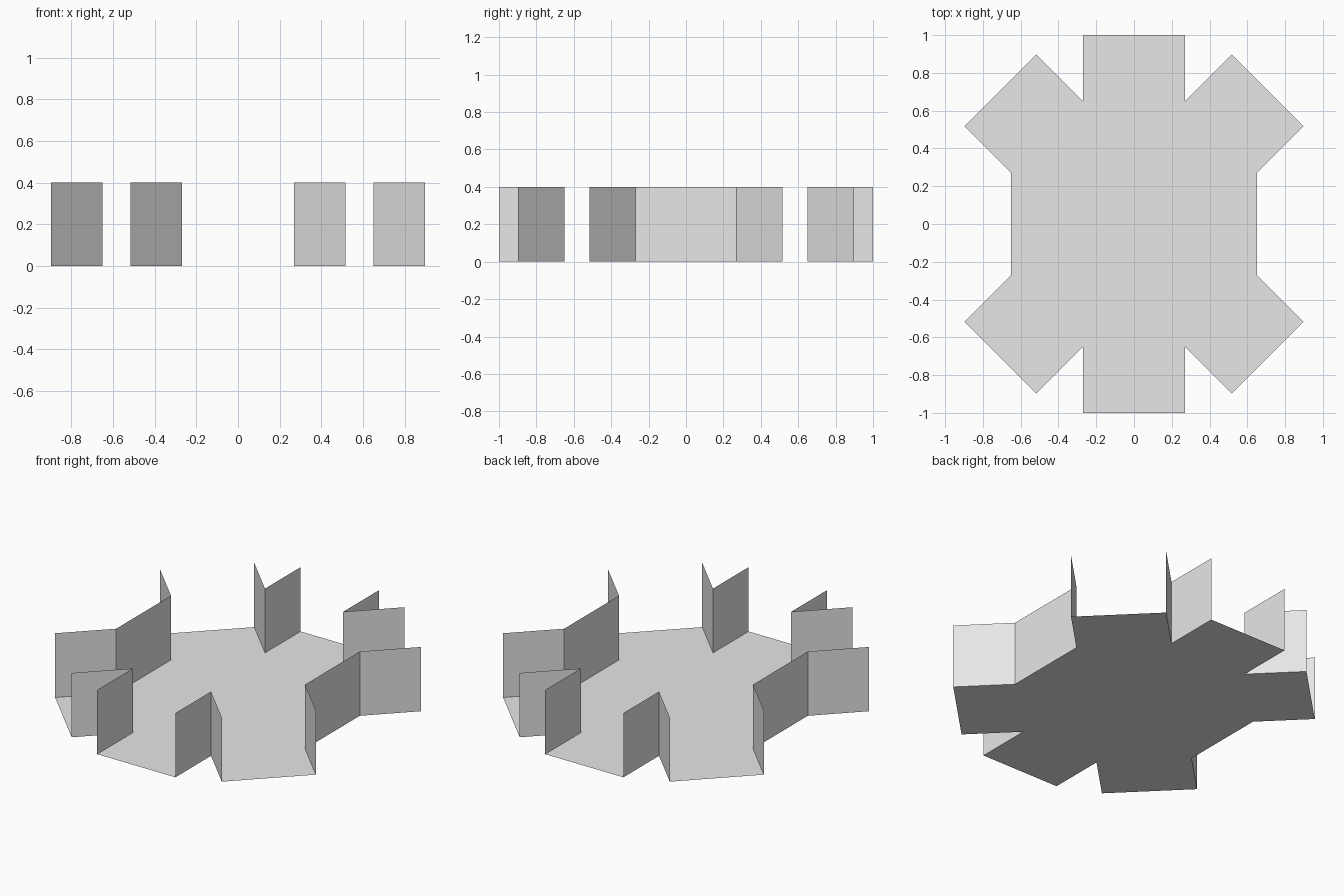
import bpy
import bmesh
from math import pi, tan
from mathutils import Matrix, Vector

if "Cube" in bpy.data.objects:
    bpy.data.objects.remove(bpy.data.objects["Cube"])

APOTHEM = 0.65                     # centre of hub to each octagon side
HALF = APOTHEM * tan(pi / 8)       # half the width of an arm
REACH = 1.0                        # centre to open arm ends
HEIGHT = 0.40

grey = bpy.data.materials.new("plain grey")
grey.diffuse_color = (0.8, 0.8, 0.8, 1)
grey.use_nodes = True
grey.node_tree.nodes["Principled BSDF"].inputs["Base Color"].default_value = grey.diffuse_color


def add_object(name, bm):
    mesh = bpy.data.meshes.new(name)
    bm.to_mesh(mesh)
    bm.free()
    mesh.materials.append(grey)
    obj = bpy.data.objects.new(name, mesh)
    bpy.context.collection.objects.link(obj)


# Outline: an octagonal hub with six arms; the left and right sides are closed
outline, walls = [], []
for i in range(8):
    turn = Matrix.Rotation(i * pi / 4, 3, 'Z')
    inner = [turn @ Vector((APOTHEM, s * HALF, 0)) for s in (-1, 1)]
    if i % 4 == 0:
        outline += inner
        walls.append(inner)
    else:
        outer = [turn @ Vector((REACH, s * HALF, 0)) for s in (-1, 1)]
        outline += [inner[0], outer[0], outer[1], inner[1]]
        walls += [(inner[0], outer[0]), (outer[1], inner[1])]

# Floor: one flat face, shared corners between neighbouring arms merged
bm = bmesh.new()
points = [p for k, p in enumerate(outline) if (p - outline[k - 1]).length > 1e-4]
bm.faces.new([bm.verts.new(p) for p in points])
add_object("floor", bm)

# Walls: thin upright sheets, arm ends left open
bm = bmesh.new()
up = Vector((0, 0, HEIGHT))
for a, b in walls:
    bm.faces.new([bm.verts.new(p) for p in (a, b, b + up, a + up)])
bmesh.ops.remove_doubles(bm, verts=bm.verts, dist=1e-4)
add_object("walls", bm)
